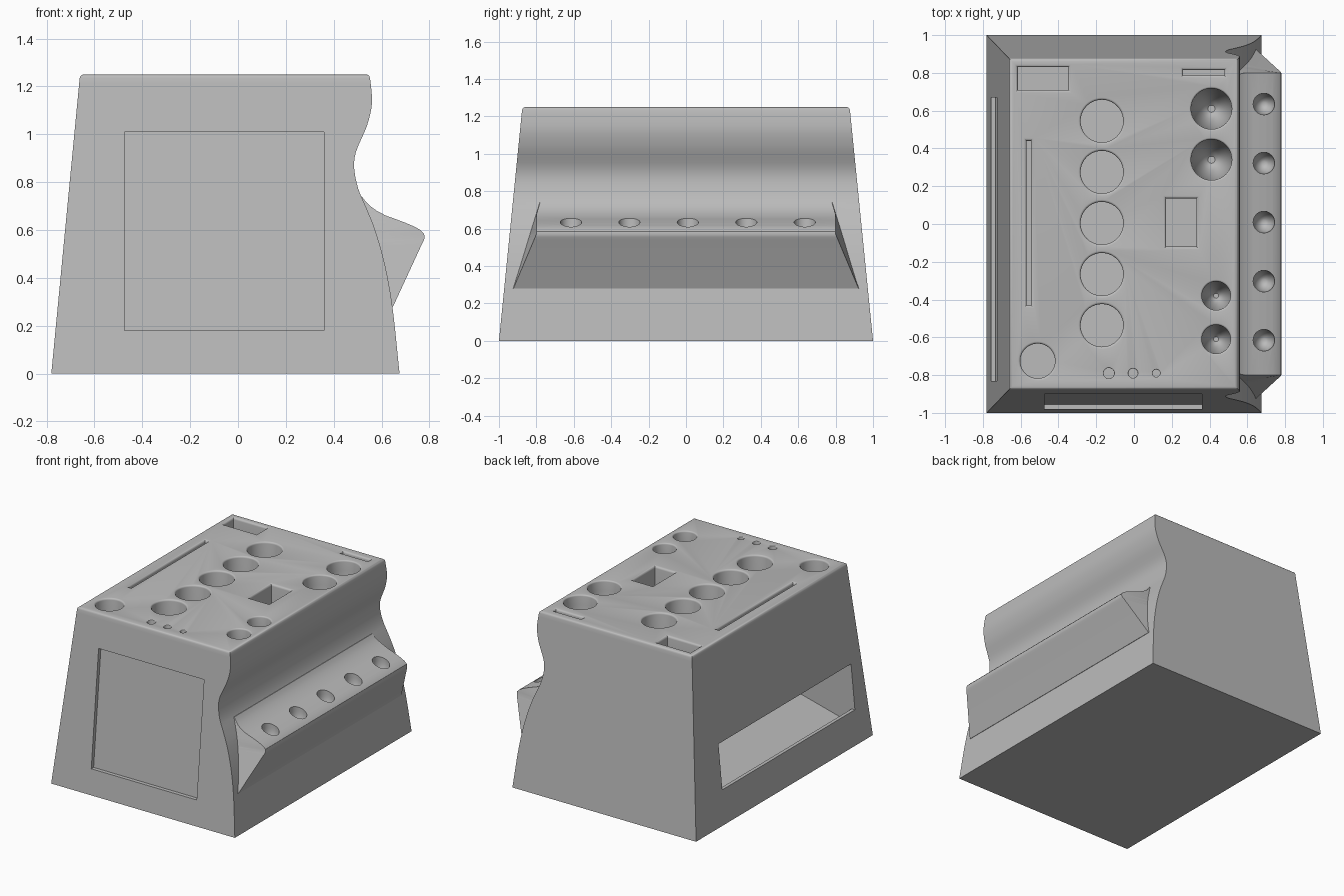
import bpy, bmesh, math
from math import sin, cos, pi

if "Cube" in bpy.data.objects:
    bpy.data.objects.remove(bpy.data.objects["Cube"])

grey = bpy.data.materials.new("light_grey")
grey.use_nodes = True
grey.diffuse_color = (0.5, 0.5, 0.5, 1)
grey.node_tree.nodes["Principled BSDF"].inputs["Base Color"].default_value = (0.5, 0.5, 0.5, 1)


def loft(bm, rings):
    """Closed solid through rings that all have the same point count."""
    rows = [[bm.verts.new(p) for p in ring] for ring in rings]
    n = len(rows[0])
    for a, b in zip(rows, rows[1:]):
        for i in range(n):
            j = (i + 1) % n
            bm.faces.new((a[i], a[j], b[j], b[i]))
    bm.faces.new(rows[0])
    bm.faces.new(rows[-1])


def make(name, bm):
    bmesh.ops.recalc_face_normals(bm, faces=bm.faces)
    mesh = bpy.data.meshes.new(name)
    bm.to_mesh(mesh)
    bm.free()
    mesh.materials.append(grey)
    obj = bpy.data.objects.new(name, mesh)
    bpy.context.collection.objects.link(obj)
    return obj


def combine(target, tool, operation):
    """Apply one boolean and discard the tool."""
    mod = target.modifiers.new("cut", "BOOLEAN")
    mod.operation, mod.solver, mod.object = operation, "EXACT", tool
    graph = bpy.context.evaluated_depsgraph_get()
    mesh = bpy.data.meshes.new_from_object(target.evaluated_get(graph))
    target.modifiers.clear()
    target.data = mesh
    bpy.data.objects.remove(tool)


def curve_x(points, z):
    """Smooth x at height z through (z, x) points."""
    k = next((i for i in range(len(points) - 2) if z <= points[i + 1][0]), len(points) - 2)

    def slope(i):
        a, b = points[max(i - 1, 0)], points[min(i + 1, len(points) - 1)]
        return (b[1] - a[1]) / (b[0] - a[0])
    (z0, x0), (z1, x1) = points[k], points[k + 1]
    h = z1 - z0
    t = (z - z0) / h
    return ((2*t**3 - 3*t*t + 1) * x0 + (t**3 - 2*t*t + t) * h * slope(k)
            + (3*t*t - 2*t**3) * x1 + (t**3 - t*t) * h * slope(k + 1))


# Tapered block with a wavy right-hand side
TOP = 1.25
side = [(0, .675), (.28, .645), (.45, .615), (.6, .573), (.7, .533), (.77, .503),
        (.86, .485), (.92, .491), (.98, .515), (1.03, .537), (1.1, .556), (1.15, .56), (TOP, .55)]
levels = [(1.235 * i / 48, 0) for i in range(49)]
levels += [(TOP - .015 * (1 - sin(a)), .015 * (1 - cos(a))) for a in (pi/6, pi/3, pi/2)]
rings = []
for z, inset in levels:
    left, right, y = -.78 + .096 * z + inset, curve_x(side, z) - inset, 1 - .1 * z - inset
    rings.append([(left, -y, z), (right, -y, z), (right, y, z), (left, y, z)])
bm = bmesh.new()
loft(bm, rings)
block = make("organizer_block", bm)

# Projecting ledge with slanted ends
lip = [(.28, .648), (.54, .768), (.555, .776), (.57, .78), (.585, .777), (.6, .762), (.615, .735),
       (.63, .7), (.645, .66), (.66, .618), (.68, .58), (.7, .552), (.72, .532), (.74, .518)]
rings = []
for z, x in lip:
    body = curve_x(side, z)
    inner_y = .785 + .31 * (.73 - z)
    outer_y = min(.8 + .43 * max(0, .57 - z), inner_y - .002)
    half = [(max(x, body + .002), outer_y), (body, inner_y), (body - .06, inner_y)]
    rings.append([(px, py, z) for px, py in half] + [(px, -py, z) for px, py in reversed(half)])
bm = bmesh.new()
loft(bm, rings)
combine(block, make("ledge", bm), "UNION")


def circle(x, y, r, z, n=40):
    return [(x + r * cos(2*pi*i/n), y + r * sin(2*pi*i/n), z) for i in range(n)]


def rectangle(x, y, w, h, z):
    return [(x + sx * w, y + sy * h, z) for sx, sy in ((-1, -1), (1, -1), (1, 1), (-1, 1))]


def rim(f):
    """Rounded rim: (extra width, depth) steps, starting above the surface."""
    return [(f, -.05)] + [(f * (1 - sin(a)), f * (1 - cos(a))) for a in (0, pi/8, pi/4, 3*pi/8, pi/2)]


def round_hole(bm, x, y, r, depth, f=.012, top=TOP):
    loft(bm, [circle(x, y, r + e, top - d) for e, d in rim(f)] + [circle(x, y, r, top - depth)])


def bowl_hole(bm, x, y, r, depth, f=.01, top=TOP):
    rings = [circle(x, y, r + e, top - d) for e, d in rim(f)]
    rings += [circle(x, y, r * cos(a), top - f - depth * sin(a)) for a in [pi/2 * k/9 for k in range(1, 9)]]
    loft(bm, rings)


def slot(bm, x0, x1, y0, y1, depth, f=.016):
    x, y, w, h = (x0 + x1) / 2, (y0 + y1) / 2, (x1 - x0) / 2, (y1 - y0) / 2
    loft(bm, [rectangle(x, y, w + e, h + e, TOP - d) for e, d in rim(f)] + [rectangle(x, y, w, h, TOP - depth)])


# Sockets in the top
bm = bmesh.new()
round_hole(bm, -.51, -.725, .092, .3)
for x, r in ((-.133, .028), (-.005, .025), (.118, .02)):
    round_hole(bm, x, -.79, r, .2, .005)
for y, r in ((.61, .108), (.34, .108)):
    bowl_hole(bm, .41, y, r, .35)
for y in (-.38, -.61):
    bowl_hole(bm, .435, y, .076, .3)
slot(bm, -.615, -.35, .71, .83, .15)
slot(bm, .26, .478, .787, .815, .25)
slot(bm, -.568, -.546, -.43, .44, .3)
slot(bm, .17, .33, -.12, .135, .35)

# Small sockets in the ledge
for i in range(5):
    rings = [circle(.688, -.615 + .3125 * i, .057, z) for z in (.76, .62)]
    rings += [circle(.688, -.615 + .3125 * i, .057 * cos(a), .62 - .1 * sin(a))
              for a in [pi/2 * k/9 for k in range(1, 9)]]
    loft(bm, rings)
combine(block, make("socket_cutter", bm), "DIFFERENCE")

# Sloped dispenser tray opening on the left of the block
tray = [(-.9, .24), (-.732, .24), (-.728, .135), (-.05, .31), (-.05, .56), (-.9, .56)]
bm = bmesh.new()
loft(bm, [[(x, y, z) for x, z in tray] for y in (-.83, .67)])
combine(block, make("tray_cutter", bm), "DIFFERENCE")

# Row of large tubes that feed the tray
bm = bmesh.new()
for i in range(5):
    round_hole(bm, -.17, -.537 + .2705 * i, .113, .8)
combine(block, make("tube_cutter", bm), "DIFFERENCE")

# Shallow panel recess in the front
bm = bmesh.new()
loft(bm, [[(x, -1 + .1 * z + d, z) for x, z in ((-.475, .18), (.36, .18), (.36, 1.01), (-.475, 1.01))]
          for d in (-.05, .027)])
combine(block, make("panel_cutter", bm), "DIFFERENCE")

bpy.ops.object.select_all(action="DESELECT")
block.select_set(True)
bpy.context.view_layer.objects.active = block
bpy.ops.object.shade_smooth_by_angle(angle=math.radians(32))
